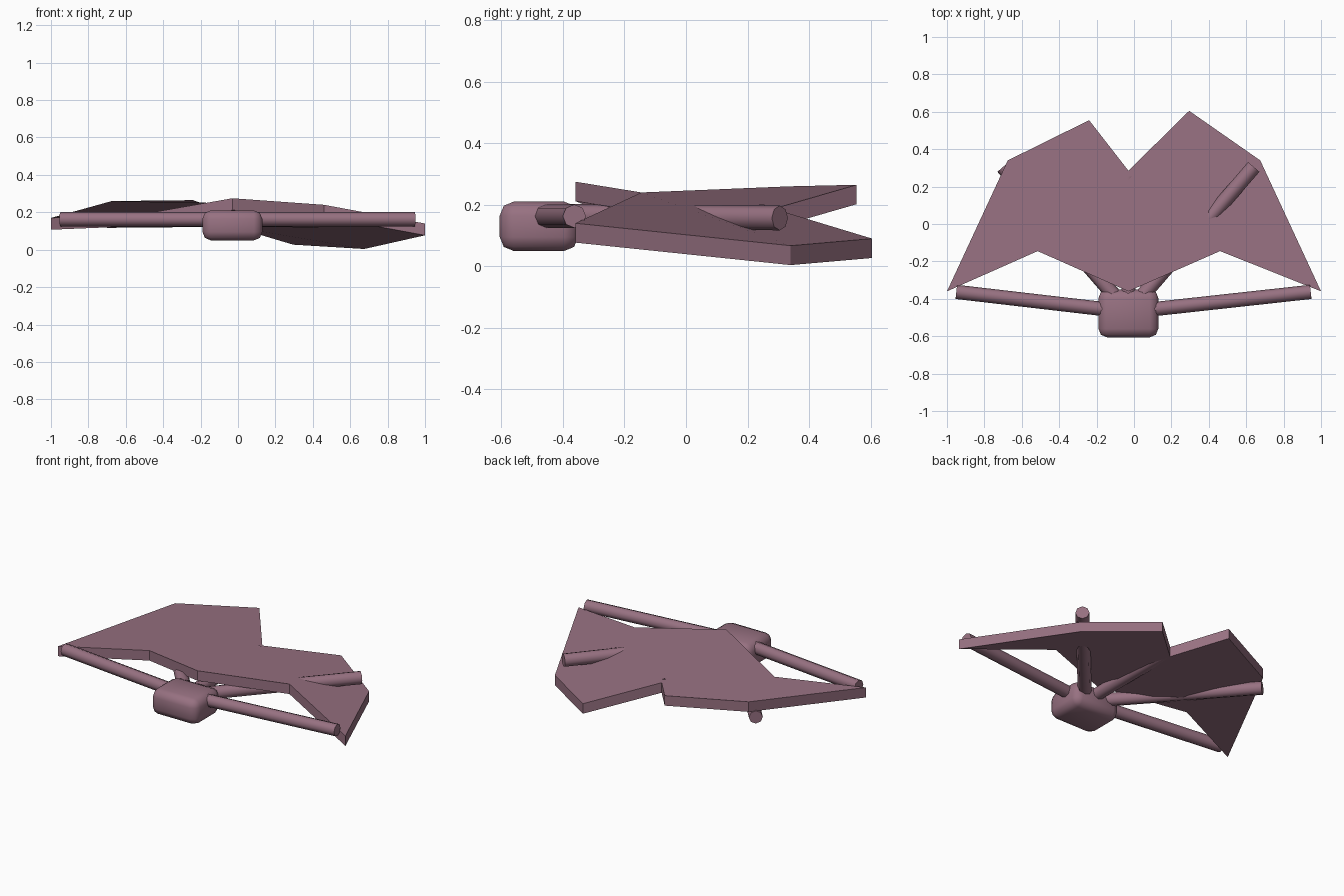
import bpy, bmesh, math
from mathutils import Vector

cube = bpy.data.objects.get("Cube")
if cube:
    bpy.data.objects.remove(cube)

mat = bpy.data.materials.new("dusty_mauve")
mat.use_nodes = True
colour = (0.31, 0.165, 0.22, 1)
mat.diffuse_color = colour
mat.node_tree.nodes["Principled BSDF"].inputs["Base Color"].default_value = colour


def finish(bm, name, smooth=True):
    bmesh.ops.recalc_face_normals(bm, faces=bm.faces)
    mesh = bpy.data.meshes.new(name)
    bm.to_mesh(mesh)
    bm.free()
    mesh.materials.append(mat)
    obj = bpy.data.objects.new(name, mesh)
    bpy.context.collection.objects.link(obj)
    if smooth:
        bpy.ops.object.select_all(action='DESELECT')
        obj.select_set(True)
        bpy.context.view_layer.objects.active = obj
        bpy.ops.object.shade_smooth_by_angle(angle=math.radians(50))
    return obj


# Membrane: one warped outline, given thickness straight down
outline = [(-1, -.36, .17), (-.515, -.145, .19), (-.03, -.36, .275),
           (.46, -.145, .24), (1, -.36, .14), (.675, .34, .067),
           (.295, .605, .09), (-.03, .285, .187), (-.24, .555, .265),
           (-.675, .34, .26)]
bm = bmesh.new()
top = bm.faces.new([bm.verts.new(p) for p in outline])
lower = bmesh.ops.extrude_face_region(bm, geom=[top], use_keep_orig=True)
for v in lower["geom"]:
    if isinstance(v, bmesh.types.BMVert):
        v.co.z -= .063
finish(bm, "membrane", smooth=False)

# Hub: rounded box
bm = bmesh.new()
bmesh.ops.create_cube(bm, size=1)
for v in bm.verts:
    v.co = Vector((v.co.x * .32, v.co.y * .255, v.co.z * .16)) + Vector((-.03, -.478, .13))
bmesh.ops.bevel(bm, geom=bm.edges[:], offset=.045, segments=2, profile=.5, affect='EDGES')
finish(bm, "hub")

# Ribs: straight rods fanning out from the hub
root = Vector((-.03, -.47, .163))


def rib(name, x, y, z=.163, radius=.038):
    tip = Vector((x, y, z))
    axis = tip - root
    bm = bmesh.new()
    bmesh.ops.create_cone(bm, cap_ends=True, segments=8, radius1=radius,
                          radius2=radius, depth=axis.length)
    turn = axis.to_track_quat('Z', 'Y').to_matrix().to_4x4()
    bmesh.ops.transform(bm, matrix=turn, verts=bm.verts)
    bmesh.ops.translate(bm, vec=(root + tip) / 2, verts=bm.verts)
    finish(bm, name)


rib("rib_front_right", -.95, -.363)
rib("rib_front_left", .945, -.363)
rib("rib_back_right", -.70, .305, .157, .04)
rib("rib_back_left", .64, .305, .157, .04)
rib("rib_middle", -.03, .255)
